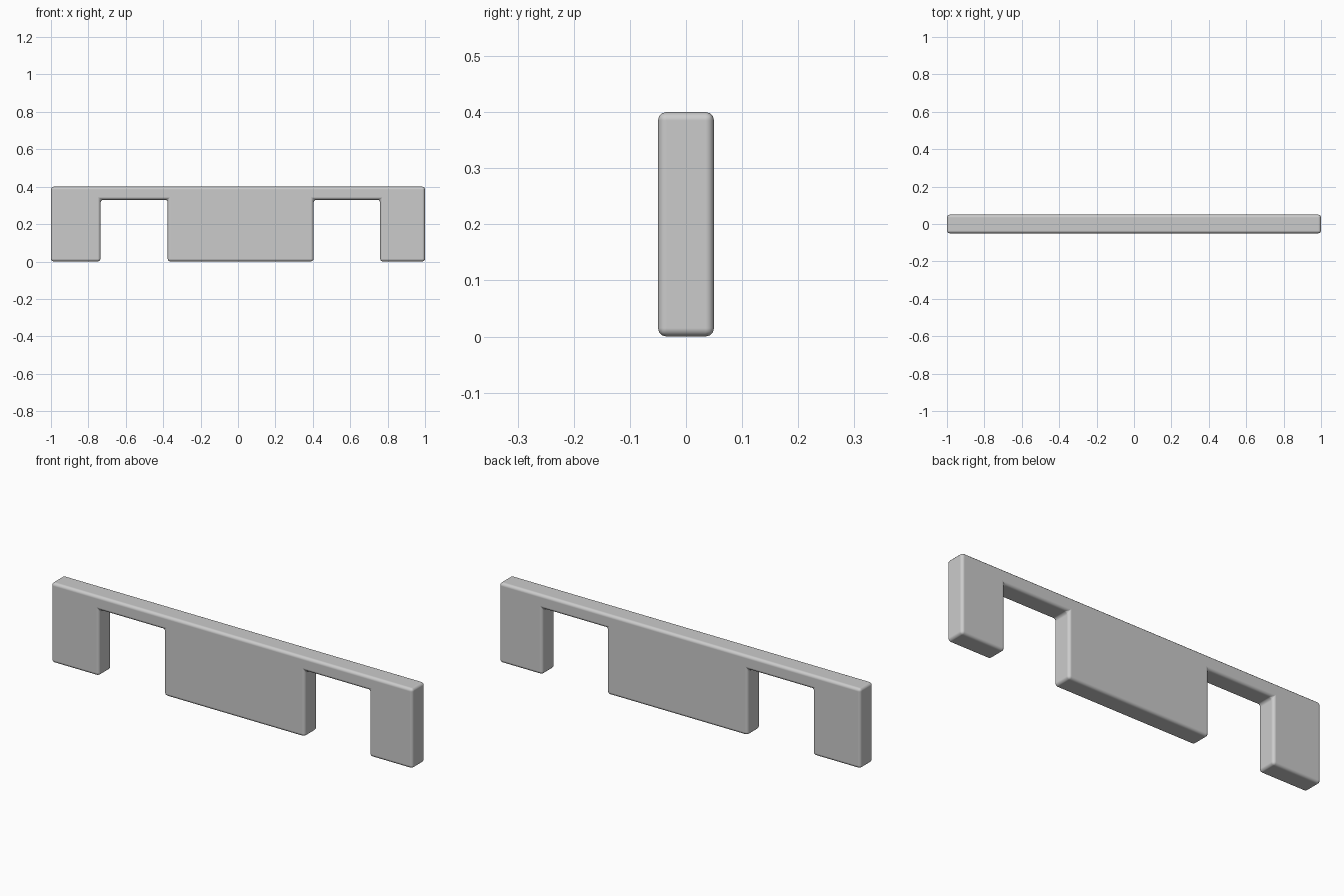
import bpy
import bmesh

if "Cube" in bpy.data.objects:
    bpy.data.objects.remove(bpy.data.objects["Cube"])

HALF_DEPTH = 0.05
HEIGHT = 0.40
NOTCH_TOP = 0.33
NOTCHES = [(-0.735, -0.376), (0.404, 0.76)]

# Front outline: a long board with two notches cut up from the bottom edge
outline = [(-1, 0)]
for left, right in NOTCHES:
    outline += [(left, 0), (left, NOTCH_TOP), (right, NOTCH_TOP), (right, 0)]
outline += [(1, 0), (1, HEIGHT), (-1, HEIGHT)]

# Extrude the outline through the board's thickness
bm = bmesh.new()
face = bm.faces.new([bm.verts.new((x, -HALF_DEPTH, z)) for x, z in outline])
extruded = bmesh.ops.extrude_face_region(bm, geom=[face], use_keep_orig=True)
verts = [v for v in extruded["geom"] if isinstance(v, bmesh.types.BMVert)]
bmesh.ops.translate(bm, vec=(0, 2 * HALF_DEPTH, 0), verts=verts)
bmesh.ops.recalc_face_normals(bm, faces=bm.faces)

mesh = bpy.data.meshes.new("notched_board")
bm.to_mesh(mesh)
bm.free()
board = bpy.data.objects.new("notched_board", mesh)
bpy.context.collection.objects.link(board)

# Softly rounded edges all round
for poly in mesh.polygons:
    poly.use_smooth = True
bevel = board.modifiers.new("rounded_edges", "BEVEL")
bevel.width = 0.015
bevel.segments = 3
bevel.limit_method = "ANGLE"
bevel.harden_normals = True
